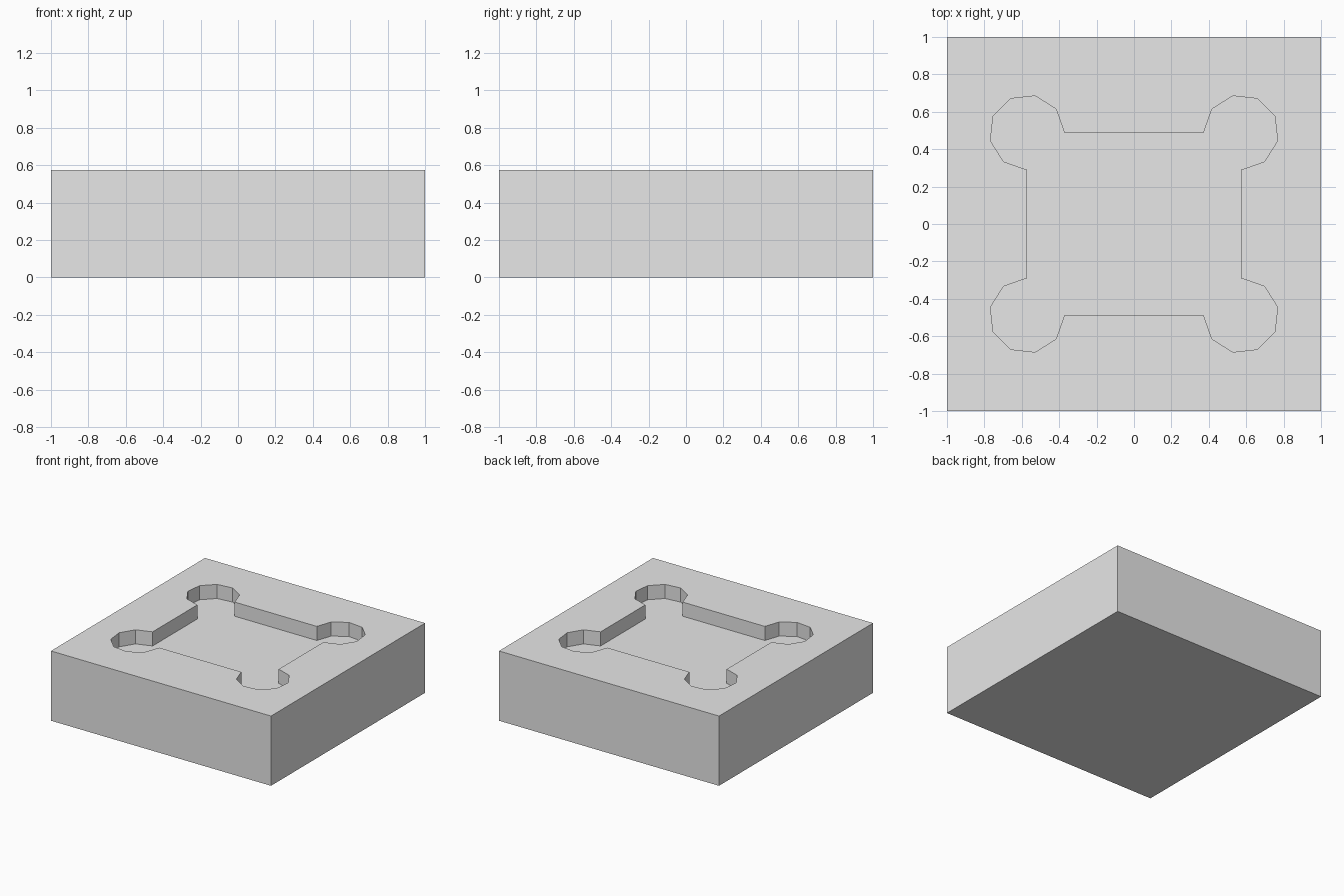
import bpy
import bmesh
from math import cos, sin, radians

cube = bpy.data.objects.get("Cube")
if cube:
    bpy.data.objects.remove(cube, do_unlink=True)

HEIGHT, FLOOR = 0.573, 0.457   # block top and pocket floor
HALF_X, HALF_Y = 0.573, 0.49   # pocket half sizes
RADIUS, STEPS = 0.2, 7         # rounded corner reliefs

grey = bpy.data.materials.new("light grey")
grey.use_nodes = True
grey.diffuse_color = (0.8, 0.8, 0.8, 1)
grey.node_tree.nodes["Principled BSDF"].inputs["Base Color"].default_value = (0.8, 0.8, 0.8, 1)


def pocket_outline():
    """Rectangle with a three-quarter circle at each corner, counterclockwise."""
    points = []
    for sx, sy, start in ((1, 1, -90), (-1, 1, 0), (-1, -1, 90), (1, -1, 180)):
        for i in range(STEPS + 1):
            a = radians(start + 270 * i / STEPS)
            points.append((sx * HALF_X + RADIUS * cos(a), sy * HALF_Y + RADIUS * sin(a)))
    return points


def ring(bm, outline, z):
    return [bm.verts.new((x, y, z)) for x, y in outline]


def walls(bm, lower, upper):
    n = len(lower)
    for i in range(n):
        j = (i + 1) % n
        bm.faces.new((lower[i], lower[j], upper[j], upper[i]))


bm = bmesh.new()

# Outer block: underside and four sides
square = [(-1, -1), (1, -1), (1, 1), (-1, 1)]
base, rim = ring(bm, square, 0), ring(bm, square, HEIGHT)
bm.faces.new(base[::-1])
walls(bm, base, rim)

# Pocket: floor and walls
outline = pocket_outline()
floor, lip = ring(bm, outline, FLOOR), ring(bm, outline, HEIGHT)
bm.faces.new(floor)
walls(bm, lip, floor)

# Top face around the pocket opening
top_edges = [bm.edges.get((loop[i - 1], loop[i])) for loop in (rim, lip) for i in range(len(loop))]
bmesh.ops.triangle_fill(bm, edges=top_edges, use_beauty=True, normal=(0, 0, 1))
bmesh.ops.recalc_face_normals(bm, faces=bm.faces)

mesh = bpy.data.meshes.new("block_with_pocket")
bm.to_mesh(mesh)
bm.free()
mesh.materials.append(grey)
block = bpy.data.objects.new("block_with_pocket", mesh)
bpy.context.collection.objects.link(block)
